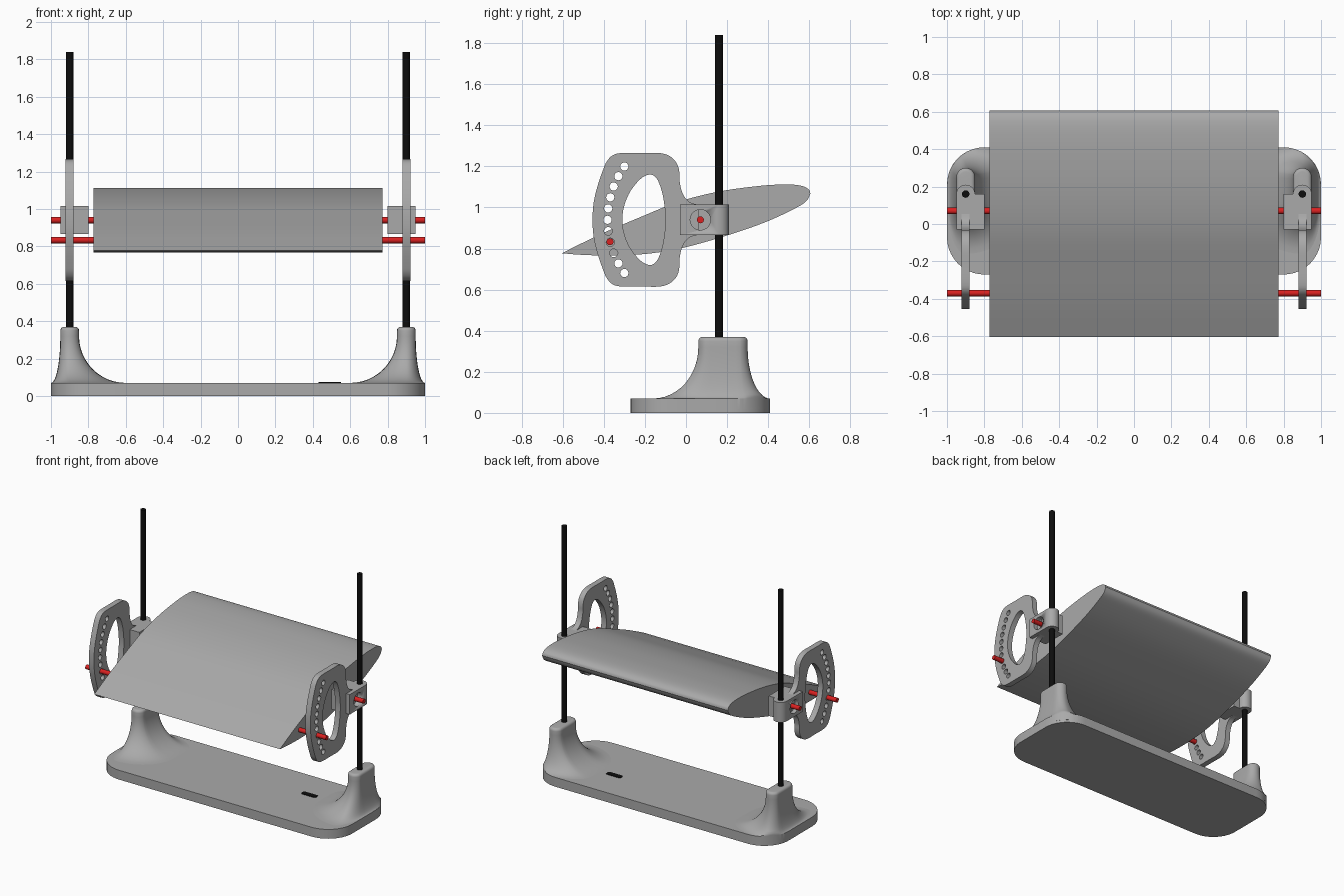
import bpy, bmesh, math
from mathutils import Matrix, Vector

if "Cube" in bpy.data.objects:
    bpy.data.objects.remove(bpy.data.objects["Cube"])


def material(name, rgb):
    m = bpy.data.materials.new(name)
    m.diffuse_color = (*rgb, 1)
    m.use_nodes = True
    m.node_tree.nodes["Principled BSDF"].inputs["Base Color"].default_value = m.diffuse_color
    return m


GREY = material("grey plastic", (0.40, 0.40, 0.40))
BLACK = material("black rod", (0.004, 0.004, 0.004))
RED = material("red pin", (0.70, 0.015, 0.015))
PIVOT_Y, PIVOT_Z = 0.07, 0.94
# local x, y, z become world y, z, x
SIDEWAYS = Matrix(((0, 0, 1, 0), (1, 0, 0, 0), (0, 1, 0, 0), (0, 0, 0, 1)))


def finish(ob, mat, angle=35):
    ob.data.materials.clear()
    ob.data.materials.append(mat)
    bpy.ops.object.select_all(action='DESELECT')
    ob.select_set(True)
    bpy.context.view_layer.objects.active = ob
    bpy.ops.object.shade_smooth_by_angle(angle=math.radians(angle))
    return ob


def loft(name, rings, mat, angle=35):
    """Skin a stack of equal-length rings and cap both ends."""
    bm = bmesh.new()
    vs = [[bm.verts.new(p) for p in r] for r in rings]
    n = len(vs[0])
    for a, b in zip(vs, vs[1:]):
        for i in range(n):
            j = (i + 1) % n
            bm.faces.new((a[i], a[j], b[j], b[i]))
    bm.faces.new(vs[0])
    bm.faces.new(vs[-1])
    bmesh.ops.recalc_face_normals(bm, faces=bm.faces)
    me = bpy.data.meshes.new(name)
    bm.to_mesh(me)
    bm.free()
    ob = bpy.data.objects.new(name, me)
    bpy.context.collection.objects.link(ob)
    return finish(ob, mat, angle)


def rounded_rect(x0, x1, y0, y1, r, seg=10):
    pts = []
    corners = ((x1 - r, y1 - r), (x0 + r, y1 - r), (x0 + r, y0 + r), (x1 - r, y0 + r))
    for k, (cx, cy) in enumerate(corners):
        for i in range(seg + 1):
            a = math.pi / 2 * (k + i / seg)
            pts.append((cx + r * math.cos(a), cy + r * math.sin(a)))
    return pts


def circle(cx, cy, r, n=20):
    return [(cx + r * math.cos(2 * math.pi * i / n), cy + r * math.sin(2 * math.pi * i / n))
            for i in range(n)]


def smooth_path(p, closed=True, steps=5):
    """Catmull-Rom curve through the points."""
    n, out = len(p), []
    for i in range(n if closed else n - 1):
        q = [Vector(p[(i + k) % n] if closed else p[min(max(i + k, 0), n - 1)]) for k in (-1, 0, 1, 2)]
        for s in range(steps):
            t = s / steps
            v = 0.5 * (2 * q[1] + (q[2] - q[0]) * t + (2 * q[0] - 5 * q[1] + 4 * q[2] - q[3]) * t ** 2
                       + (3 * q[1] - q[0] - 3 * q[2] + q[3]) * t ** 3)
            out.append(tuple(v))
    return out if closed else out + [tuple(p[-1])]


def rod(name, start, end, r, mat):
    a, b = Vector(start), Vector(end)
    bpy.ops.mesh.primitive_cylinder_add(vertices=20, radius=r, depth=(b - a).length, location=(a + b) / 2,
                                        rotation=(b - a).to_track_quat('Z', 'Y').to_euler())
    ob = bpy.context.object
    ob.name = name
    return finish(ob, mat)


# Base slab
B = (-1.0, 1.0, -0.27, 0.41)
R = 0.2
outline = rounded_rect(*B, R)
loft("base", [[(x, y, z) for x, y in outline] for z in (0, 0.07)], GREY)


def keep_on_base(x, y):
    """Pull a point back inside the rounded base outline."""
    cx = min(max(x, B[0] + R), B[1] - R)
    cy = min(max(y, B[2] + R), B[3] - R)
    d = Vector((x - cx, y - cy))
    if d.length > R:
        d *= R / d.length
    return cx + d.x, cy + d.y


# Flared socket towers: (height, flare amount 0..1, inset of the rounded top)
levels = [(0.02, 1, 0)]
levels += [(0.32 - 0.25 * math.cos(a), 1 - math.sin(a), 0)
           for a in [math.pi / 2 * i / 12 for i in range(13)]]
levels += [(0.35 + 0.02 * math.sin(a), 0, 0.02 * (1 - math.cos(a)))
           for a in [math.pi / 2 * i / 4 for i in range(5)]]
for side, label in ((1, "right"), (-1, "left")):
    rings = []
    for z, f, inset in levels:
        ring = []
        for i in range(48):
            a = 2 * math.pi * i / 48
            nx, ny = math.cos(a), math.sin(a)
            rx = 0.05 - inset + f * (0.05 if nx > 0 else 0.25)
            ry = f * (0.11 if ny > 0 else 0.22)
            x = 0.9 + rx * nx
            y = 0.18 + (0.07 if ny > 0 else -0.07) * min(1, abs(ny) * 6) + (0.05 - inset + ry) * ny
            x, y = keep_on_base(x, y)
            ring.append((side * x, y, z))
        rings.append(ring)
    loft(label + "_tower", rings, GREY)

# Wing section, swept across the width
upper = [(-.605, .777), (-.42, .868), (-.227, .951), (-.032, 1.029), (.163, 1.078), (.359, 1.105),
         (.48, 1.112), (.555, 1.107), (.595, 1.09), (.606, 1.068)]
lower = [(.606, 1.068), (.585, 1.03), (.53, .995), (.407, .937), (.26, .883), (.066, .824),
         (-.08, .79), (-.227, .771), (-.373, .766), (-.5, .769), (-.605, .777)]
section = smooth_path(upper, False)[:-1] + smooth_path(lower, False)[:-1]
loft("wing", [[(x, y, z) for y, z in section] for x in (-0.772, 0.772)], GREY, 40)

# Angle plate outline: upper half mirrored about the pivot height
half = [(-.455, 0), (-.45, .08), (-.432, .16), (-.405, .24), (-.385, .285), (-.355, .315), (-.31, .325),
        (-.22, .325), (-.13, .325), (-.08, .31), (-.045, .275), (-.032, .23), (-.03, .18), (-.015, .125),
        (.015, .088), (.06, .073)]
slot_half = [(-.31, 0), (-.30, .07), (-.27, .14), (-.22, .20), (-.175, .22), (-.142, .20), (-.118, .14),
             (-.105, .07), (-.10, 0)]
edge = smooth_path([(y, -h) for y, h in half[:0:-1]] + half, False)
slot = smooth_path(slot_half + [(y, -h) for y, h in slot_half[-2:0:-1]])
holes = [circle(PIVOT_Y - 0.452 * math.cos(math.radians(7 * k)), 0.452 * math.sin(math.radians(7 * k)), 0.02)
         for k in range(-5, 6)]


def angle_plate(name, x):
    cu = bpy.data.curves.new(name, 'CURVE')
    cu.dimensions = '2D'
    cu.fill_mode = 'BOTH'
    cu.extrude = 0.021
    for loop in [edge, slot] + holes:
        s = cu.splines.new('POLY')
        s.points.add(len(loop) - 1)
        for p, (u, v) in zip(s.points, loop):
            p.co = (u, v, 0, 1)
        s.use_cyclic_u = True
    ob = bpy.data.objects.new(name, cu)
    bpy.context.collection.objects.link(ob)
    ob.matrix_world = Matrix.Translation((x, 0, PIVOT_Z)) @ SIDEWAYS
    bpy.ops.object.select_all(action='DESELECT')
    ob.select_set(True)
    bpy.context.view_layer.objects.active = ob
    bpy.ops.object.convert(target='MESH')
    return finish(bpy.context.object, GREY)


for side, label in ((1, "right"), (-1, "left")):
    angle_plate(label + "_angle_plate", side * 0.9)
    # Upright rod
    rod(label + "_upright", (side * 0.9, 0.16, 0.3), (side * 0.9, 0.16, 1.84), 0.02, BLACK)
    # Clamp: square front, rounded back around the upright, step toward the wing
    arc = [(0.9 + 0.05 * math.cos(a), 0.16 + 0.05 * math.sin(a))
           for a in [math.pi * i / 12 for i in range(13)]]
    plan = [(0.80, -0.03), (0.95, -0.03)] + arc + [(0.80, 0.16)]
    clamp = loft(label + "_clamp", [[(side * x, y, z) for x, y in plan] for z in (0.865, 1.015)], GREY)
    # Round recess for the pivot pin
    cutter = rod(label + "_recess_cutter", (side * 0.91, PIVOT_Y, PIVOT_Z), (side * 1.1, PIVOT_Y, PIVOT_Z),
                 0.05, GREY)
    cutter.hide_render = True
    cutter.hide_viewport = True
    mod = clamp.modifiers.new("recess", 'BOOLEAN')
    mod.object = cutter
    mod.operation = 'DIFFERENCE'
    mod.solver = 'EXACT'

# Red pins through the wing
rod("pivot_pin", (-1, PIVOT_Y, PIVOT_Z), (1, PIVOT_Y, PIVOT_Z), 0.017, RED)
rod("angle_pin", (-1, -0.37, 0.833), (1, -0.37, 0.833), 0.017, RED)

# Dark marker set into the base top
marker = rounded_rect(0.43, 0.55, 0.13, 0.17, 0.012, 3)
loft("base_marker", [[(x, y, z) for x, y in marker] for z in (0.066, 0.074)], BLACK)
